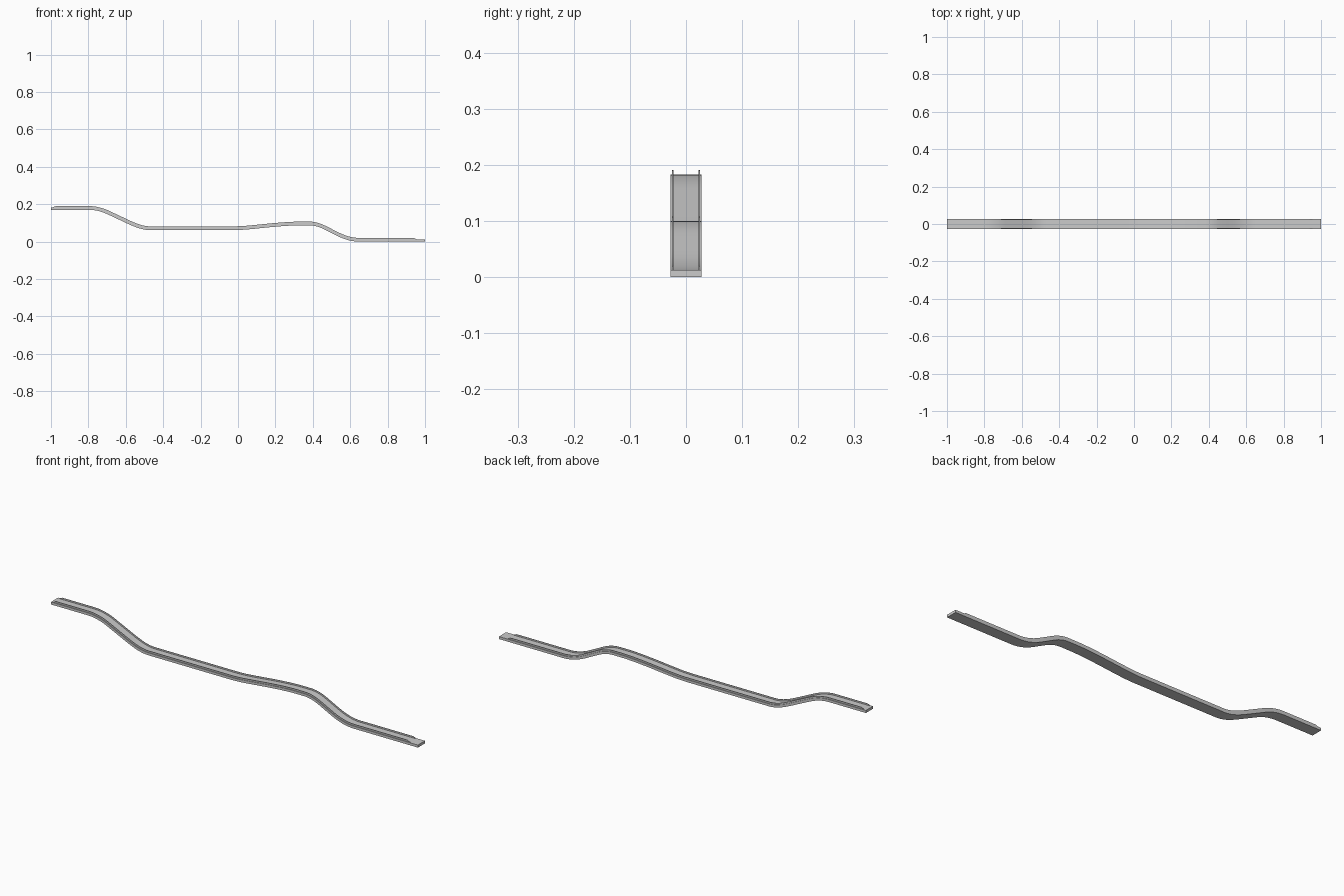
import bpy, bmesh, math
from mathutils import Vector

if "Cube" in bpy.data.objects:
    bpy.data.objects.remove(bpy.data.objects["Cube"])

# Centre line of the road surface: (x, z, slope) knots joined by smooth Hermite spans
KNOTS = [(-1.0, 0.183, 0), (-0.80, 0.183, 0), (-0.69, 0.157, -0.47), (-0.59, 0.110, -0.47),
         (-0.47, 0.0745, 0), (-0.03, 0.0745, 0), (0.05, 0.078, 0.085), (0.20, 0.0925, 0.085),
         (0.34, 0.100, 0), (0.38, 0.100, 0), (0.46, 0.080, -0.48), (0.54, 0.040, -0.48),
         (0.65, 0.0125, 0), (1.0, 0.0125, 0)]


def height(x):
    for (x0, z0, s0), (x1, z1, s1) in zip(KNOTS, KNOTS[1:]):
        if x <= x1 + 1e-9:
            h = x1 - x0
            t = (x - x0) / h
            return ((2*t**3 - 3*t**2 + 1) * z0 + (t**3 - 2*t**2 + t) * h * s0
                    + (3*t**2 - 2*t**3) * z1 + (t**3 - t**2) * h * s1)
    return KNOTS[-1][1]


def normal(x):
    e = 0.002
    a, b = max(-1, x - e), min(1, x + e)
    return Vector((-(height(b) - height(a)), 0, b - a)).normalized()


def sweep(name, x0, x1, y0, y1, low, high, taper=0.0, steps=160):
    """Sweep a rectangular section along the road between x0 and x1."""
    bm = bmesh.new()
    rings = []
    xs = [x0 + (x1 - x0) * i / steps for i in range(steps + 1)]
    if taper:
        xs = sorted(xs + [x0 + taper, x1 - taper])
    for x in xs:
        k = min(1, (x - x0) / taper, (x1 - x) / taper) if taper else 1
        top = low + (high - low) * max(k, 0.15)
        p, n = Vector((x, 0, height(x))), normal(x)
        rings.append([bm.verts.new(p + n * o + Vector((0, y, 0)))
                      for y, o in ((y0, low), (y1, low), (y1, top), (y0, top))])
    for a, b in zip(rings, rings[1:]):
        for i in range(4):
            j = (i + 1) % 4
            bm.faces.new((a[i], a[j], b[j], b[i]))
    bm.faces.new(rings[0])
    bm.faces.new(rings[-1][::-1])
    bmesh.ops.recalc_face_normals(bm, faces=bm.faces)
    me = bpy.data.meshes.new(name)
    bm.to_mesh(me)
    bm.free()
    ob = bpy.data.objects.new(name, me)
    bpy.context.collection.objects.link(ob)
    bpy.context.view_layer.objects.active = ob
    ob.select_set(True)
    bpy.ops.object.shade_smooth_by_angle(angle=math.radians(30))
    ob.select_set(False)
    return ob


# Road bed
sweep("track_bed", -1, 1, -0.0277, 0.0277, -0.0125, 0)

# Thin guide rails on both edges, tapering at their ends
for side, label in ((-1, "front"), (1, "back")):
    y = side * 0.0233
    sweep(label + "_rail", -0.99, 0.955, y - 0.0013, y + 0.0013, -0.001, 0.0075, taper=0.015)
